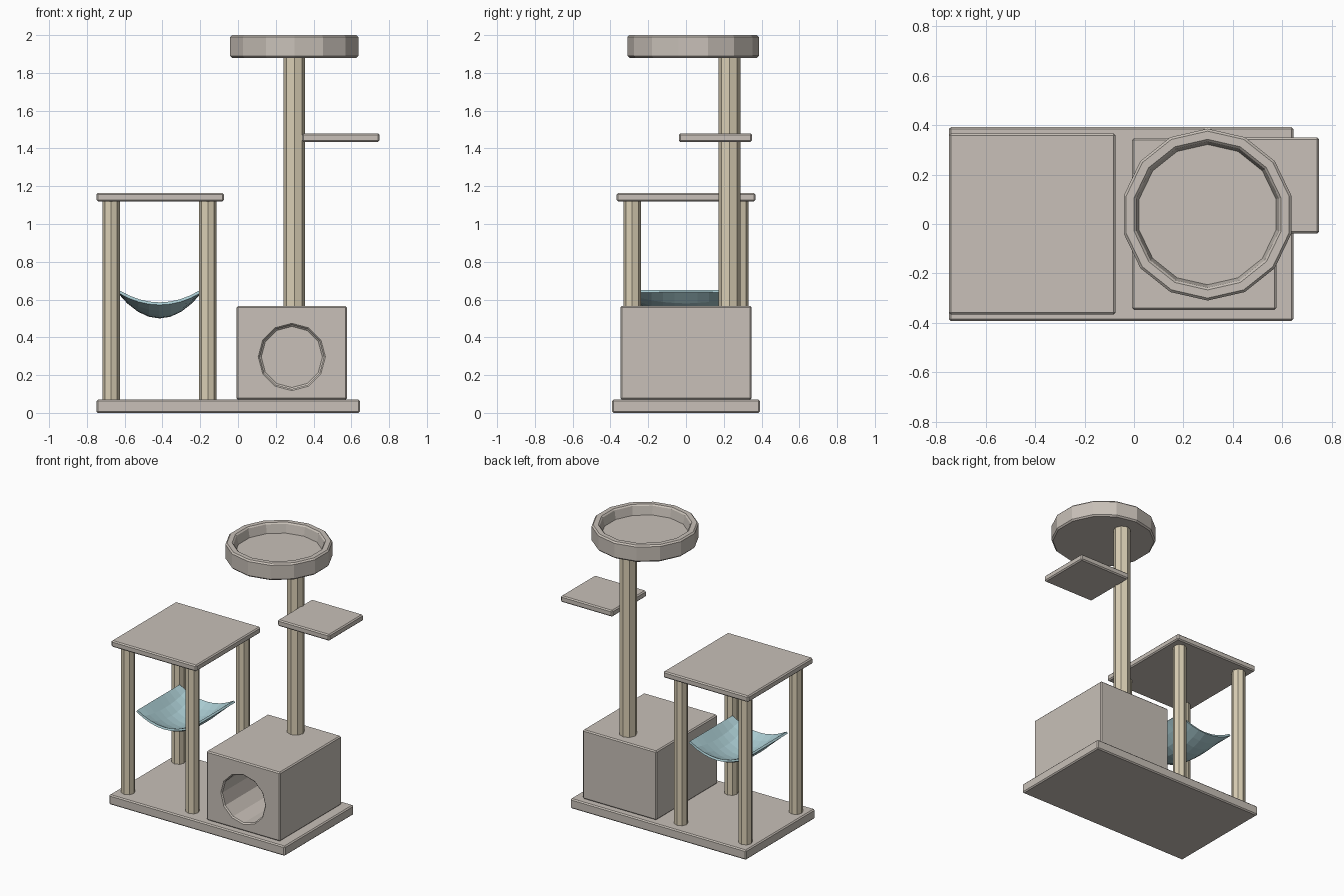
import bpy, bmesh, math

if "Cube" in bpy.data.objects:
    bpy.data.objects.remove(bpy.data.objects["Cube"])


def material(name, rgb):
    m = bpy.data.materials.new(name)
    m.diffuse_color = (*rgb, 1)
    m.use_nodes = True
    m.node_tree.nodes["Principled BSDF"].inputs["Base Color"].default_value = m.diffuse_color
    return m


PLUSH = material("taupe_plush", (0.58, 0.53, 0.48))
SISAL = material("sisal_rope", (0.70, 0.62, 0.46))
TEAL = material("teal_fabric", (0.40, 0.60, 0.64))


def finish(name, bm, mat):
    bmesh.ops.recalc_face_normals(bm, faces=bm.faces)
    me = bpy.data.meshes.new(name)
    bm.to_mesh(me)
    bm.free()
    ob = bpy.data.objects.new(name, me)
    bpy.context.collection.objects.link(ob)
    me.materials.append(mat)
    return ob


def add_bevel(ob, width=0.008):
    b = ob.modifiers.new("soft_edges", 'BEVEL')
    b.width, b.segments, b.limit_method = width, 1, 'ANGLE'
    b.angle_limit = math.radians(40)


def board(name, x0, x1, y0, y1, z0, z1, bevel=True):
    bm = bmesh.new()
    bmesh.ops.create_cube(bm, size=1)
    for v in bm.verts:
        v.co.x = x1 if v.co.x > 0 else x0
        v.co.y = y1 if v.co.y > 0 else y0
        v.co.z = z1 if v.co.z > 0 else z0
    ob = finish(name, bm, PLUSH)
    if bevel:
        add_bevel(ob)
    return ob


def lathe(name, profile, sides, loc, mat):
    """Closed solid from (radius, z) points; first corner points to +y."""
    bm = bmesh.new()
    rings = []
    for r, z in profile:
        rings.append([bm.verts.new((r * math.sin(2 * math.pi * i / sides),
                                    r * math.cos(2 * math.pi * i / sides), z))
                      for i in range(sides)])
    for a, b in zip(rings, rings[1:]):
        for i in range(sides):
            j = (i + 1) % sides
            bm.faces.new((a[i], a[j], b[j], b[i]))
    bm.faces.new(rings[0])
    bm.faces.new(rings[-1])
    ob = finish(name, bm, mat)
    ob.location = loc
    return ob


# Flat boards
board("base", -0.75, 0.645, -0.392, 0.392, 0.0, 0.07)
board("left_platform", -0.75, -0.075, -0.367, 0.367, 1.12, 1.165)
board("side_shelf", 0.34, 0.75, -0.038, 0.35, 1.435, 1.48)

# Platform legs
for sx, x in (("left", -0.672), ("right", -0.16)):
    for sy, y in (("front", -0.285), ("back", 0.285)):
        lathe(f"{sy}_{sx}_leg", [(0.046, 0.06), (0.046, 1.13)], 8, (x, y, 0), SISAL)

# Hiding box with round tunnel cut into its front
box = board("hiding_box", -0.008, 0.577, -0.348, 0.348, 0.07, 0.565, bevel=False)
cutter = lathe("entrance_cutter", [(0.17, -0.3), (0.17, 0.3)], 12,
               (0.285, -0.348 + 0.3 - 0.03, 0.296), PLUSH)
cutter.rotation_euler = (math.pi / 2, 0, 0)
cutter.hide_render = True
cutter.hide_viewport = True
cut = box.modifiers.new("entrance", 'BOOLEAN')
cut.operation, cut.solver, cut.object = 'DIFFERENCE', 'EXACT', cutter
add_bevel(box)

# Tall post and round top bed
lathe("tall_post", [(0.058, 0.55), (0.058, 1.89)], 8, (0.298, 0.23, 0), SISAL)
lathe("top_bed", [(0.338, 1.88), (0.348, 1.89), (0.348, 1.99), (0.338, 2.0),
                  (0.305, 2.0), (0.296, 1.991), (0.284, 1.93)],
      14, (0.298, 0.038, 0), PLUSH)

# Hammock: sagging sheet with thickness
bm = bmesh.new()
bmesh.ops.create_grid(bm, x_segments=8, y_segments=8, size=1)
for v in bm.verts:
    u, w = v.co.x, v.co.y
    sag = (1 - u * u) * (0.065 + 0.07 * (1 - w * w))
    v.co = (-0.415 + 0.215 * u, 0.24 * w, 0.65 - sag)
hammock = finish("hammock", bm, TEAL)
up = hammock.data.polygons[0].normal.z > 0
solid = hammock.modifiers.new("cloth_thickness", 'SOLIDIFY')
solid.thickness = 0.015
solid.offset = -1 if up else 1
